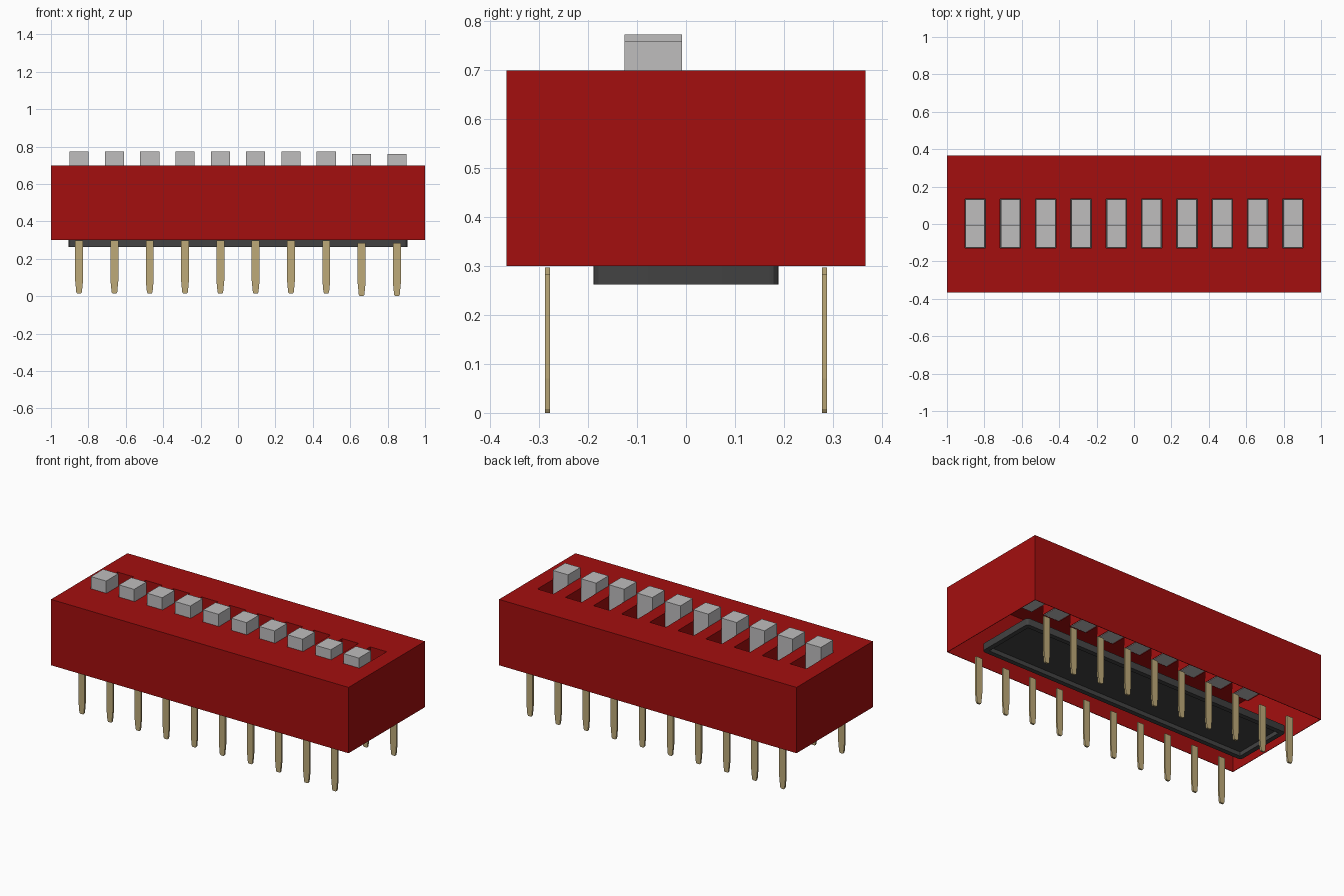
import bpy, bmesh

cube = bpy.data.objects.get("Cube")
if cube:
    bpy.data.objects.remove(cube, do_unlink=True)


def material(name, rgb):
    m = bpy.data.materials.new(name)
    m.use_nodes = True
    m.diffuse_color = (*rgb, 1)
    m.node_tree.nodes["Principled BSDF"].inputs["Base Color"].default_value = (*rgb, 1)
    return m


RED = material("housing red", (0.37, 0.0045, 0.0045))
GREY = material("slider grey", (0.52, 0.51, 0.515))
GOLD = material("pin gold", (0.51, 0.40, 0.19))
BLACK = material("base black", (0.055, 0.055, 0.055))


def finish(bm, name, mat):
    mesh = bpy.data.meshes.new(name)
    bm.to_mesh(mesh)
    bm.free()
    mesh.materials.append(mat)
    obj = bpy.data.objects.new(name, mesh)
    bpy.context.collection.objects.link(obj)
    return obj


def prism(name, points, axis, low, high, mat):
    """Extrude a 2D outline along x or y."""
    bm = bmesh.new()
    place = (lambda p: (low, *p)) if axis == "x" else (lambda p: (p[0], low, p[1]))
    face = bm.faces.new([bm.verts.new(place(p)) for p in points])
    moved = bmesh.ops.extrude_face_region(bm, geom=[face])["geom"]
    shift = (high - low, 0, 0) if axis == "x" else (0, high - low, 0)
    bmesh.ops.translate(bm, vec=shift, verts=[v for v in moved if isinstance(v, bmesh.types.BMVert)])
    bmesh.ops.recalc_face_normals(bm, faces=bm.faces)
    return finish(bm, name, mat)


COUNT, PITCH = 10, 0.1888
CENTRES = [(i - (COUNT - 1) / 2) * PITCH for i in range(COUNT)]
HALF_Y, BOTTOM, TOP, SLOT_FLOOR = 0.367, 0.30, 0.70, 0.60
SLOT_HALF, SLOT_FRONT, SLOT_BACK = 0.055, -0.127, 0.135

# Housing: thin shell open below, with a walled slot for every slider
bm = bmesh.new()


def quad(*points):
    return bm.faces.new([bm.verts.new(p) for p in points])


def walls(x0, x1, y0, y1, low, high):
    ring = [(x0, y0), (x1, y0), (x1, y1), (x0, y1)]
    for a, b in zip(ring, ring[1:] + ring[:1]):
        quad((*a, low), (*b, low), (*b, high), (*a, high))


xs = [-1] + [x + s * SLOT_HALF for x in CENTRES for s in (-1, 1)] + [1]
ys = [-HALF_Y, SLOT_FRONT, SLOT_BACK, HALF_Y]
for i, (x0, x1) in enumerate(zip(xs, xs[1:])):
    for j, (y0, y1) in enumerate(zip(ys, ys[1:])):
        if i % 2 == 1 and j == 1:
            walls(x1, x0, y0, y1, SLOT_FLOOR, TOP)
        else:
            quad((x0, y0, TOP), (x1, y0, TOP), (x1, y1, TOP), (x0, y1, TOP))
walls(-1, 1, -HALF_Y, HALF_Y, BOTTOM, TOP)
bmesh.ops.remove_doubles(bm, verts=bm.verts, dist=0.0005)
housing = finish(bm, "housing", RED)
shell = housing.modifiers.new("wall", "SOLIDIFY")
shell.thickness = 0.004
shell.offset = -1

# Sliders and pins; the last two positions sit slightly lower
for i, x in enumerate(CENTRES):
    drop = 0.0135 if i >= COUNT - 2 else 0
    low, step, high = SLOT_FLOOR - drop, 0.62 - drop, 0.773 - drop
    prism(f"slider_{i + 1}",
          [(SLOT_FRONT + 0.001, low), (SLOT_BACK - 0.005, low), (SLOT_BACK - 0.005, step),
           (-0.008, step), (-0.008, high), (SLOT_FRONT + 0.001, high)],
          "x", x - 0.051, x + 0.051, GREY)
    tip, top = 0.0135 - drop, 0.297 - drop
    half = [(0.010, tip), (0.015, tip + 0.008), (0.021, tip + 0.07), (0.021, top)]
    outline = [(x + w, z) for w, z in half] + [(x - w, z) for w, z in reversed(half)]
    for side, y in (("front", -0.283), ("back", 0.283)):
        prism(f"{side}_pin_{i + 1}", outline, "y", y - 0.0055, y + 0.0055, GOLD)

# Base plate: rounded upright corners and a recessed underside
bm = bmesh.new()
bmesh.ops.create_cube(bm, size=1)
bmesh.ops.scale(bm, vec=(1.81, 0.378, 0.042), verts=bm.verts)
bmesh.ops.translate(bm, vec=(0, 0, 0.283), verts=bm.verts)
under = min(bm.faces, key=lambda f: f.calc_center_median().z)
bmesh.ops.inset_region(bm, faces=[under], thickness=0.04)
inner = bmesh.ops.inset_region(bm, faces=[under], thickness=0.001)
bmesh.ops.translate(bm, vec=(0, 0, 0.025), verts=under.verts)
corners = [e for e in bm.edges
           if abs(e.verts[0].co.z - e.verts[1].co.z) > 0.03
           and all(abs(v.co.x) > 0.9 for v in e.verts)]
bmesh.ops.bevel(bm, geom=corners, offset=0.02, segments=3, affect="EDGES", profile=0.5)
base = finish(bm, "base_plate", BLACK)
bpy.context.view_layer.objects.active = base
base.select_set(True)
bpy.ops.object.shade_smooth_by_angle()
base.select_set(False)
